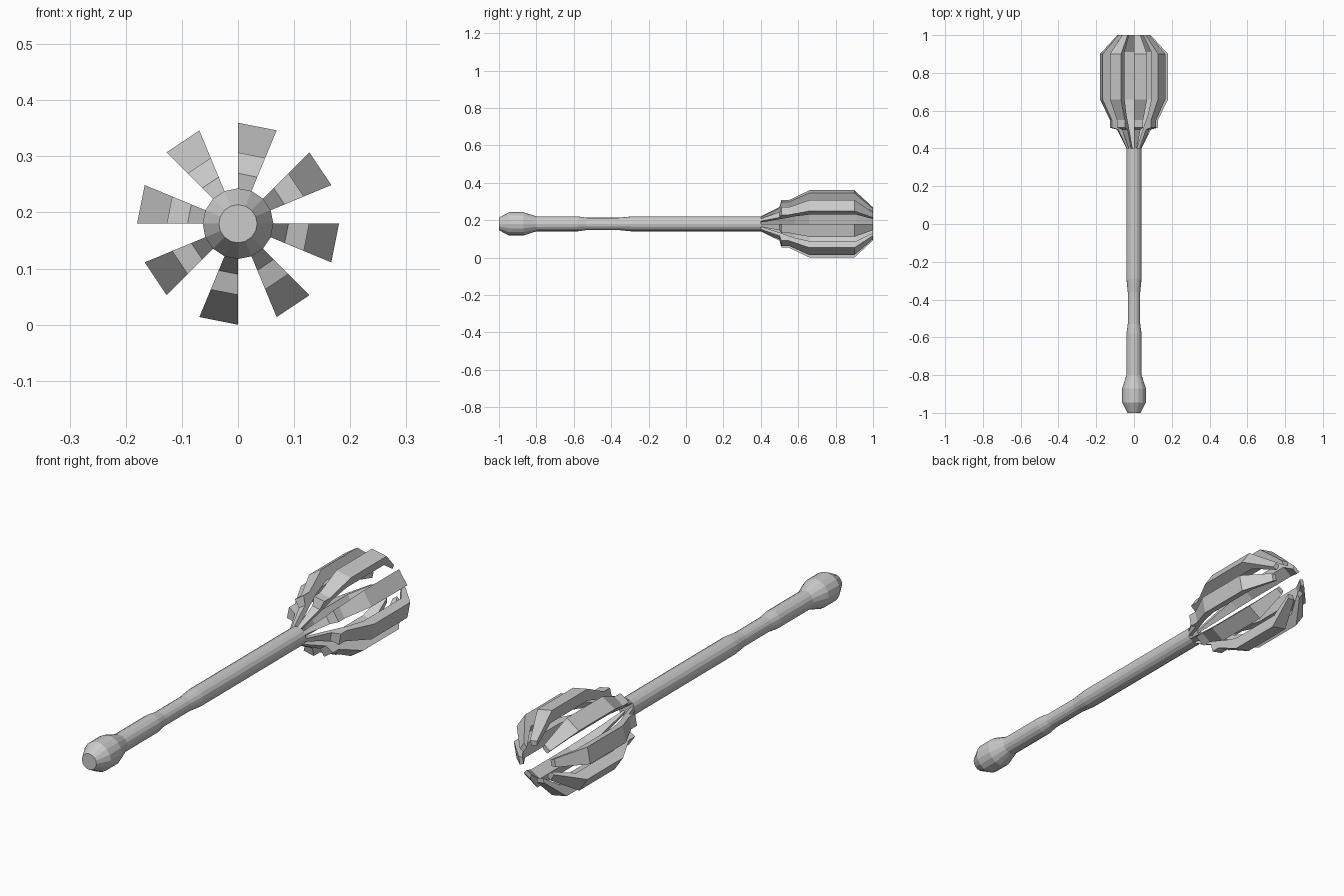
import bpy, bmesh, math

if "Cube" in bpy.data.objects:
    bpy.data.objects.remove(bpy.data.objects["Cube"])

SIDES = 16
AXIS_Z = 0.18


def pt(y, r, a):
    return (r * math.cos(a), y, AXIS_Z + r * math.sin(a))


def finish(bm, name):
    bmesh.ops.recalc_face_normals(bm, faces=bm.faces)
    me = bpy.data.meshes.new(name)
    bm.to_mesh(me)
    bm.free()
    ob = bpy.data.objects.new(name, me)
    bpy.context.collection.objects.link(ob)
    return ob


def lathe(name, profile):
    """Closed 16-sided turned solid along y from (y, radius) pairs."""
    bm = bmesh.new()
    rings = [[bm.verts.new(pt(y, r, 2 * math.pi * i / SIDES)) for i in range(SIDES)]
             for y, r in profile]
    for a, b in zip(rings, rings[1:]):
        for i in range(SIDES):
            j = (i + 1) % SIDES
            bm.faces.new((a[i], a[j], b[j], b[i]))
    bm.faces.new(rings[0])
    bm.faces.new(rings[-1])
    return finish(bm, name)


def flange(name, outer, inner, a0, a1):
    """Curved bar filling one angular step between two profiles."""
    bm = bmesh.new()
    o = [[bm.verts.new(pt(y, r, a)) for a in (a0, a1)] for y, r in outer]
    n = [[bm.verts.new(pt(y, r, a)) for a in (a0, a1)] for y, r in inner]
    loop = o + n[::-1]
    for p, q in zip(loop, loop[1:] + loop[:1]):
        bm.faces.new((p[0], p[1], q[1], q[0]))
    # Side walls bridge matching outer and inner stations
    for s in (0, 1):
        for i in range(len(outer) - 1):
            bm.faces.new((o[i][s], o[i + 1][s], n[i + 1][s], n[i][s]))
    return finish(bm, name)


# Handle with pommel and narrowed grip
lathe("handle", [(-1.0, 0.034), (-0.945, 0.063), (-0.87, 0.063), (-0.80, 0.04),
                 (-0.58, 0.04), (-0.53, 0.033), (-0.36, 0.033), (-0.29, 0.04),
                 (0.40, 0.04)])

# Eight head flanges, open cage in the middle
outer = [(0.40, 0.04), (0.50, 0.09), (0.51, 0.127), (0.55, 0.127),
         (0.66, 0.18), (0.90, 0.18), (1.0, 0.088)]
inner = [(0.40, 0.02), (0.50, 0.065), (0.52, 0.075), (0.58, 0.105),
         (0.66, 0.13), (0.91, 0.13), (1.0, 0.068)]
step = 2 * math.pi / SIDES
for k in range(8):
    flange(f"head_flange_{k + 1}", outer, inner, (2 * k - 1) * step, 2 * k * step)
